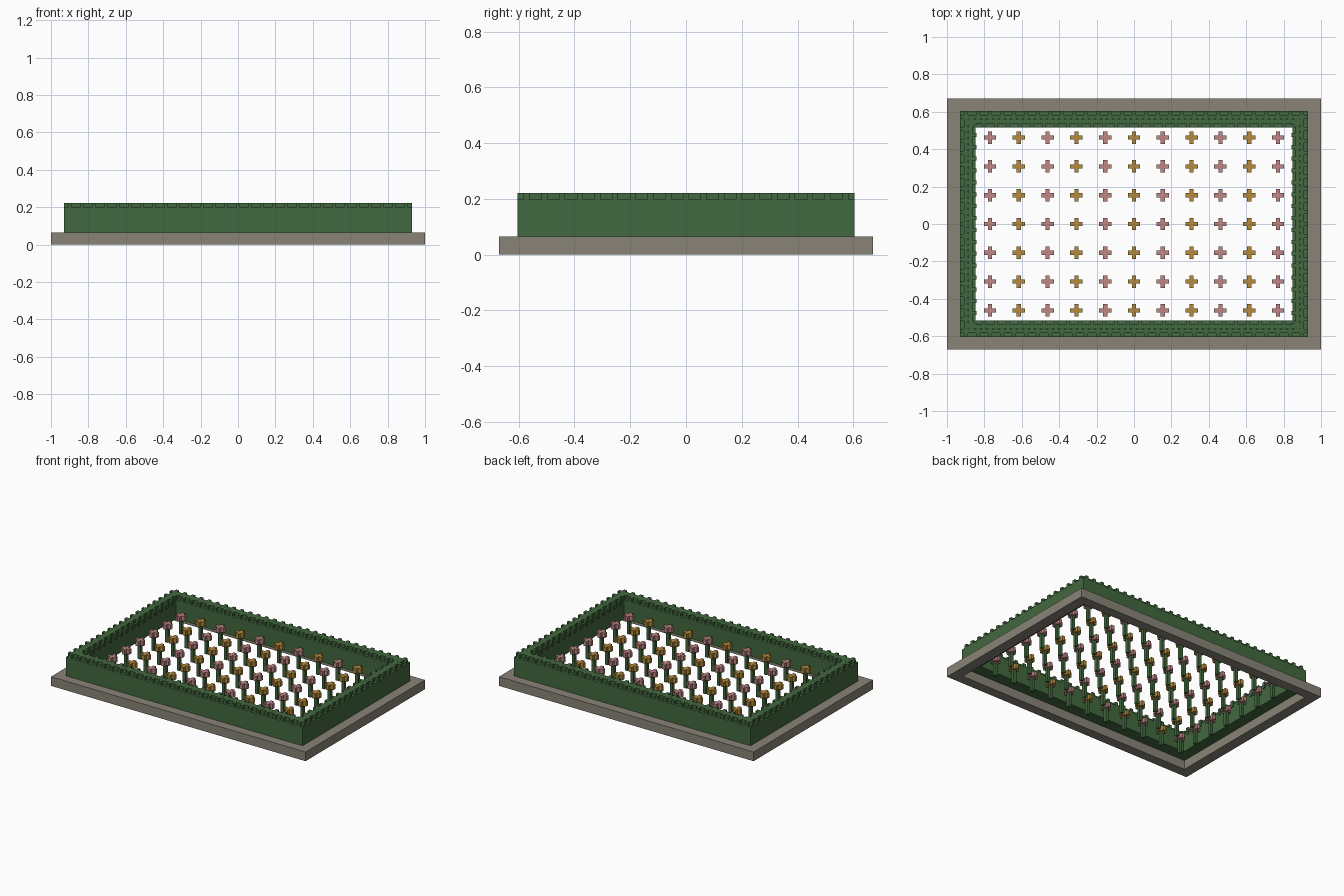
import bpy
import bmesh
from mathutils import Matrix, Vector

if "Cube" in bpy.data.objects:
    bpy.data.objects.remove(bpy.data.objects["Cube"])


def material(name, rgb):
    m = bpy.data.materials.new(name)
    m.use_nodes = True
    m.diffuse_color = (*rgb, 1)
    m.node_tree.nodes["Principled BSDF"].inputs["Base Color"].default_value = (*rgb, 1)
    return m


stone = material("grey stone", (0.25, 0.23, 0.185))
leaf = material("leaf green", (0.055, 0.14, 0.05))
pink = material("pink petal", (0.52, 0.24, 0.23))
gold = material("gold petal", (0.47, 0.26, 0.045))


def finish(name, bm, mat):
    mesh = bpy.data.meshes.new(name)
    bm.to_mesh(mesh)
    bm.free()
    mesh.materials.append(mat)
    obj = bpy.data.objects.new(name, mesh)
    bpy.context.collection.objects.link(obj)


def box(bm, centre, size):
    bmesh.ops.create_cube(bm, size=1, matrix=Matrix.Translation(centre) @ Matrix.Diagonal((*size, 1)))


def frame(name, outer, inner, z0, z1, mat):
    """Rectangular ring extruded from z0 to z1."""
    bm = bmesh.new()
    corners = [(-1, -1), (1, -1), (1, 1), (-1, 1)]
    rings = [[bm.verts.new((sx * w, sy * d, z)) for sx, sy in corners]
             for (w, d), z in ((outer, z0), (outer, z1), (inner, z1), (inner, z0))]
    for a, b in zip(rings, rings[1:] + rings[:1]):
        for i in range(4):
            j = (i + 1) % 4
            bm.faces.new((a[i], a[j], b[j], b[i]))
    finish(name, bm, mat)


def cross(bm, x, y, z, cell, height):
    """Plus-shaped prism, three cells across, extruded upward from z."""
    h = cell / 2
    outline = []
    for turn in range(4):
        for px, py in ((h, -h), (3 * h, -h), (3 * h, h)):
            for _ in range(turn):
                px, py = -py, px
            outline.append(bm.verts.new((x + px, y + py, z)))
    base = bm.faces.new(outline)
    top = bmesh.ops.extrude_face_region(bm, geom=[base])["geom"]
    verts = [v for v in top if isinstance(v, bmesh.types.BMVert)]
    bmesh.ops.translate(bm, verts=verts, vec=Vector((0, 0, height)))
    bmesh.ops.recalc_face_normals(bm, faces=bm.faces)


# Stone kerb and hedge wall
frame("stone_kerb", (1.0, 0.67), (0.925, 0.6), 0, 0.065, stone)
frame("hedge_wall", (0.93, 0.604), (0.848, 0.516), 0.064, 0.198, leaf)

# Leafy tufts in two staggered rows along the hedge
CELL = 0.0215
tufts = bmesh.new()
for row, inset in enumerate((0.033, 0.055)):
    for half, other, count, along_x in ((0.93, 0.604, 28, True), (0.604, 0.93, 18, False)):
        reach = half - 0.033
        step = 2 * reach / count
        for i in range(count + 1 - row):
            u = -reach + (i + row / 2) * step
            for side in (-1, 1):
                v = side * (other - inset)
                x, y = (u, v) if along_x else (v, u)
                if not along_x and i in (0, count) and row == 0:
                    continue
                cross(tufts, x, y, 0.176, CELL, 0.046)
finish("hedge_tufts", tufts, leaf)

# Flower bed: stems with cross-shaped blooms, colours alternating by column
stems, pinks, golds = bmesh.new(), bmesh.new(), bmesh.new()
for col in range(11):
    for row in range(7):
        x, y = (col - 5) * 0.154, (row - 3) * 0.154
        box(stems, (x, y, 0.055), (0.022, 0.022, 0.11))
        cross(golds if col % 2 else pinks, x, y, 0.1, 0.022, 0.034)
finish("flower_stems", stems, leaf)
finish("pink_blooms", pinks, pink)
finish("gold_blooms", golds, gold)
